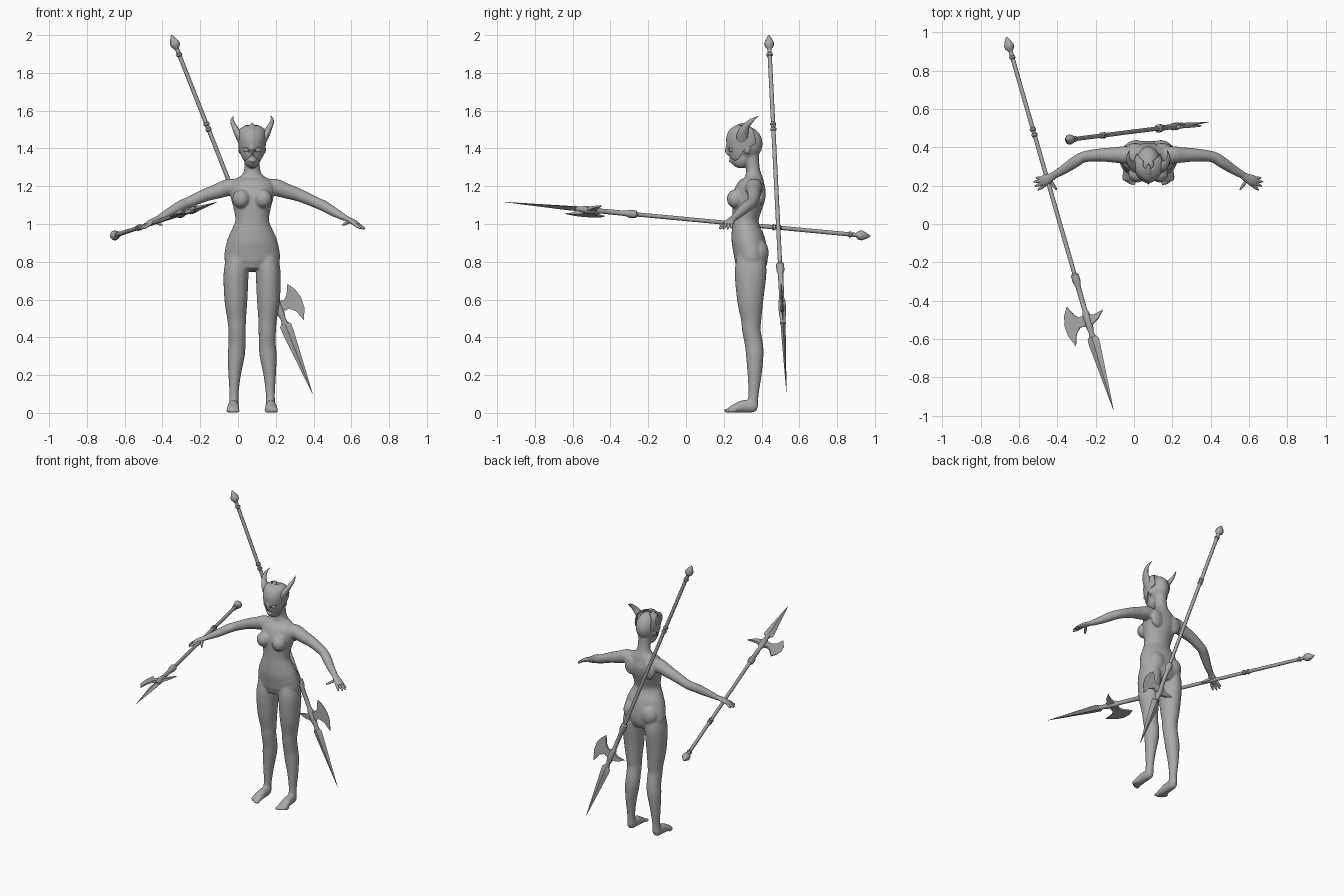
import bpy, bmesh, math
from mathutils import Vector, Matrix

if "Cube" in bpy.data.objects:
    bpy.data.objects.remove(bpy.data.objects["Cube"])

CX = 0.075  # the figure stands a little to its left
X, Y, Z = Vector((1, 0, 0)), Vector((0, 1, 0)), Vector((0, 0, 1))

grey = bpy.data.materials.new("plain grey")
grey.use_nodes = True
grey.diffuse_color = (0.4, 0.4, 0.4, 1)
grey.node_tree.nodes["Principled BSDF"].inputs["Base Color"].default_value = (0.4, 0.4, 0.4, 1)


def finish(bm, name, angle=40, loc=(CX, 0, 0)):
    bmesh.ops.recalc_face_normals(bm, faces=bm.faces)
    me = bpy.data.meshes.new(name)
    bm.to_mesh(me)
    bm.free()
    ob = bpy.data.objects.new(name, me)
    ob.location = loc
    me.materials.append(grey)
    bpy.context.collection.objects.link(ob)
    bpy.ops.object.select_all(action="DESELECT")
    ob.select_set(True)
    bpy.context.view_layer.objects.active = ob
    bpy.ops.object.shade_smooth_by_angle(angle=math.radians(angle))
    return ob


def spline(rows, steps):
    """Catmull-Rom resampling of rows of numbers."""
    out = []
    for i in range(len(rows) - 1):
        p = [Vector(rows[max(0, min(len(rows) - 1, i + k))]) for k in (-1, 0, 1, 2)]
        for s in range(steps):
            t = s / steps
            out.append(p[1] + (p[2] - p[0]) * t / 2
                       + (2 * p[0] - 5 * p[1] + 4 * p[2] - p[3]) * t * t / 2
                       + (3 * p[1] - p[0] - 3 * p[2] + p[3]) * t ** 3 / 2)
    return out + [Vector(rows[-1])]


def loft(bm, rows, ref, n=20, steps=4, side=1):
    """Tube through rows of x, y, z, width radius, radius along ref."""
    rows = spline(rows, steps) if steps > 1 else [Vector(r) for r in rows]
    rings = []
    for i, r in enumerate(rows):
        a, b = rows[max(i - 1, 0)], rows[min(i + 1, len(rows) - 1)]
        t = (Vector(b[:3]) - Vector(a[:3])).normalized()
        v = (ref - t * ref.dot(t)).normalized()
        u = t.cross(v)
        ring = []
        for k in range(n):
            w = math.tau * k / n
            p = Vector(r[:3]) + u * math.cos(w) * r[3] + v * math.sin(w) * r[4]
            p.x *= side
            ring.append(bm.verts.new(p))
        rings.append(ring)
    for a, b in zip(rings, rings[1:]):
        for k in range(n):
            bm.faces.new((a[k], a[(k + 1) % n], b[(k + 1) % n], b[k]))
    bm.faces.new(rings[0][::-1])
    bm.faces.new(rings[-1])


def blob(bm, centre, radii, n=20):
    m = Matrix.Translation(centre) @ Matrix.Diagonal((*radii, 1))
    bmesh.ops.create_uvsphere(bm, u_segments=n, v_segments=n // 2 + 2, radius=1, matrix=m)


# Body: torso and neck, head, limbs, fused by a remesh
bm = bmesh.new()
torso = [(.755, .34, .08, .07), (.80, .345, .142, .086), (.85, .342, .146, .09),
         (.92, .328, .130, .088), (.97, .318, .108, .077), (1.02, .315, .089, .070),
         (1.08, .322, .098, .078), (1.14, .333, .113, .086), (1.195, .347, .122, .078),
         (1.232, .357, .098, .056), (1.26, .357, .055, .043), (1.30, .354, .041, .036),
         (1.37, .345, .041, .040)]
loft(bm, [(0, y, z, rx, ry) for z, y, rx, ry in torso], Y, 32)
blob(bm, (0, .315, 1.425), (.066, .091, .093))
blob(bm, (0, .292, 1.352), (.047, .061, .058))
blob(bm, (0, .234, 1.372), (.010, .016, .016), 12)
blob(bm, (0, .236, 1.335), (.019, .010, .008), 12)
arm = [(.06, .36, 1.20, .04, .035), (.12, .36, 1.195, .046, .045), (.18, .36, 1.175, .04, .04),
       (.25, .36, 1.152, .034, .034), (.335, .35, 1.115, .029, .029), (.38, .325, 1.095, .030, .029),
       (.44, .285, 1.06, .025, .024), (.50, .25, 1.028, .019, .015)]
leg = [(.075, .345, .83, .06, .075), (.085, .342, .74, .066, .084), (.086, .34, .60, .061, .070),
       (.082, .345, .50, .050, .055), (.080, .346, .44, .046, .049), (.080, .360, .36, .045, .048),
       (.085, .364, .30, .045, .046), (.093, .363, .20, .033, .037), (.096, .358, .10, .024, .027),
       (.097, .352, .04, .026, .03)]
foot = [(.098, .378, .03, .016, .02), (.098, .355, .034, .025, .032), (.099, .30, .034, .029, .033),
        (.101, .25, .021, .034, .021), (.102, .226, .015, .033, .014)]
for s in (1, -1):
    loft(bm, arm, Z, 20, side=s)
    loft(bm, leg, Y, 24, side=s)
    loft(bm, foot, Z, 20, side=s)
    blob(bm, (s * .058, .263, 1.133), (.047, .047, .050))
    blob(bm, (s * .064, .388, .848), (.062, .050, .070))
    blob(bm, (s * .07, .40, 1.16), (.045, .022, .06))
    blob(bm, (s * .066, .325, 1.395), (.007, .016, .026), 12)
    for k in range(5):  # toes, the big one inside
        r = .012 - .0015 * k
        blob(bm, (s * (.075 + .0145 * k), .217 + .004 * k * k / 2, r), (r * .8, .018, r), 12)
body = finish(bm, "body")
mod = body.modifiers.new("fuse", "REMESH")
mod.mode, mod.voxel_size, mod.use_smooth_shade = "VOXEL", .006, True
mod = body.modifiers.new("soften", "SMOOTH")
mod.factor, mod.iterations = .5, 6

# Hands with spread fingers
fingers = [((.556, .240, 1.000), (.588, .240, .978)), ((.556, .226, 1.000), (.598, .220, .974)),
           ((.550, .213, 1.000), (.592, .197, .973)), ((.540, .203, 1.000), (.576, .177, .975)),
           ((.508, .222, 1.010), (.478, .178, .994))]
for s, label in ((1, "left"), (-1, "right")):
    bm = bmesh.new()
    loft(bm, [(.49, .255, 1.034, .018, .014), (.515, .24, 1.021, .023, .014),
              (.54, .228, 1.008, .028, .014), (.563, .218, .996, .022, .009)], Z, 16, side=s)
    for a, b in fingers:
        a, b = Vector(a), Vector(b)
        rows = [(*a.lerp(b, f), r, r) for f, r in ((-.3, .008), (.3, .0085), (.7, .007), (1, .003))]
        loft(bm, rows, Z, 10, 3, s)
    finish(bm, label + "_hand", 60)

# Mask: front shell with eye openings and a pointed crown
bm = bmesh.new()
cols, levels = 72, 30
shape = spline([(1.33, .050, .072), (1.37, .064, .086), (1.42, .073, .096), (1.46, .076, .094),
                (1.50, .068, .072), (1.525, .030, .030)], 12)


def mask_point(i, j):
    a = math.radians(-125 + 250 * i / cols)
    c = abs(a)
    low = 1.372 - .035 * math.sin(min(c * 2, math.pi)) + .05 * max(0, c - 1.1)
    z = low + (1.525 - low) * j / levels
    k = min(range(len(shape)), key=lambda q: abs(shape[q][0] - z))
    k = min(k, len(shape) - 2)
    f = (z - shape[k][0]) / (shape[k + 1][0] - shape[k][0])
    row = shape[k].lerp(shape[k + 1], f)
    nose = .016 * math.exp(-(a / .13) ** 2) * math.exp(-((z - 1.385) / .025) ** 2)
    crest = .010 * math.exp(-(a / .2) ** 2) * max(0, z - 1.42) / .1
    return Vector((row[1] * math.sin(a), .312 - row[2] * math.cos(a) - nose - crest, z))


grid = [[bm.verts.new(mask_point(i, j)) for j in range(levels + 1)] for i in range(cols + 1)]
for i in range(cols):
    for j in range(levels):
        quad = (grid[i][j], grid[i + 1][j], grid[i + 1][j + 1], grid[i][j + 1])
        mid = sum((v.co for v in quad), Vector()) / 4
        dx = abs(mid.x) - .031
        eye = (dx / .019) ** 2 + ((mid.z - 1.392 - .3 * dx) / .010) ** 2 < 1
        if not (eye and mid.y < .3):
            bm.faces.new(quad)
mask = finish(bm, "mask", 50)
mod = mask.modifiers.new("thickness", "SOLIDIFY")
mod.thickness, mod.offset = .006, -1

# Eyes, crown peak and swept horns
bm = bmesh.new()
for s in (1, -1):
    blob(bm, (s * .030, .248, 1.393), (.019, .019, .015), 16)
finish(bm, "eyes", 80)
bm = bmesh.new()
loft(bm, [(0, .262, 1.47, .030, .024), (0, .270, 1.50, .026, .022), (0, .295, 1.522, .012, .012),
          (0, .315, 1.535, .002, .002)], Y, 16)
finish(bm, "crown_peak", 60)
for s, label in ((1, "left"), (-1, "right")):
    bm = bmesh.new()
    loft(bm, [(.050, .300, 1.43, .022, .034), (.073, .300, 1.475, .020, .030),
              (.095, .318, 1.517, .014, .019), (.106, .348, 1.548, .009, .011),
              (.099, .385, 1.572, .001, .001)], Y, 16, side=s)
    finish(bm, label + "_horn", 60)


# Halberds: shaft along local z, axe blade towards local x
def halberd(name, butt, tip, edge):
    bm = bmesh.new()

    def turned(rows, n=16, flat=1):
        loft(bm, [(0, 0, z, r, r * flat) for z, r in rows], Y, n, 1)

    turned([(0, .003), (.02, .015), (.045, .026), (.06, .024), (.08, .010)])
    turned([(.07, .011), (1.32, .011)])
    for z in (.10, .49, .52):
        turned([(z, .011), (z + .005, .016), (z + .015, .016), (z + .02, .011)])
    turned([(1.28, .012), (1.29, .021), (1.325, .021), (1.345, .014), (1.48, .013),
            (1.50, .019), (1.57, .019), (1.60, .013), (1.625, .016)])
    turned([(1.61, .010), (1.635, .031), (1.67, .030), (2.02, .001)], 4, .4)
    outlines = [
        [(0, 1.50), (.04, 1.508), (.062, 1.488), (.088, 1.435), (.115, 1.475), (.129, 1.525),
         (.126, 1.58), (.100, 1.645), (.078, 1.585), (.05, 1.558), (0, 1.565)],
        [(0, 1.50), (-.04, 1.515), (-.095, 1.505), (-.06, 1.54), (-.03, 1.555), (0, 1.57)]]
    for pts in outlines:
        # thick at the socket, thin at the cutting edge
        back, front = [[bm.verts.new((x, s * (.010 - .07 * abs(x)), z)) for x, z in pts]
                       for s in (1, -1)]
        bm.faces.new(back)
        bm.faces.new(front[::-1])
        for k in range(len(pts)):
            q = (k + 1) % len(pts)
            bm.faces.new((back[k], front[k], front[q], back[q]))
    butt, tip, edge = Vector(butt), Vector(tip), Vector(edge)
    d = (tip - butt).normalized()
    e = (edge - d * edge.dot(d)).normalized()
    m = Matrix((e, d.cross(e), d)).transposed().to_4x4()
    m = Matrix.Translation(butt) @ m @ Matrix.Scale((tip - butt).length / 2.02, 4)
    bmesh.ops.transform(bm, matrix=m, verts=bm.verts)
    finish(bm, name, 35, (0, 0, 0))


halberd("held_halberd", (-.665, .975, .935), (-.107, -.97, 1.117), (-1, 0, -.3))
halberd("back_halberd", (-.352, .438, 2.0), (.395, .532, .10), (1, 0, 0))
